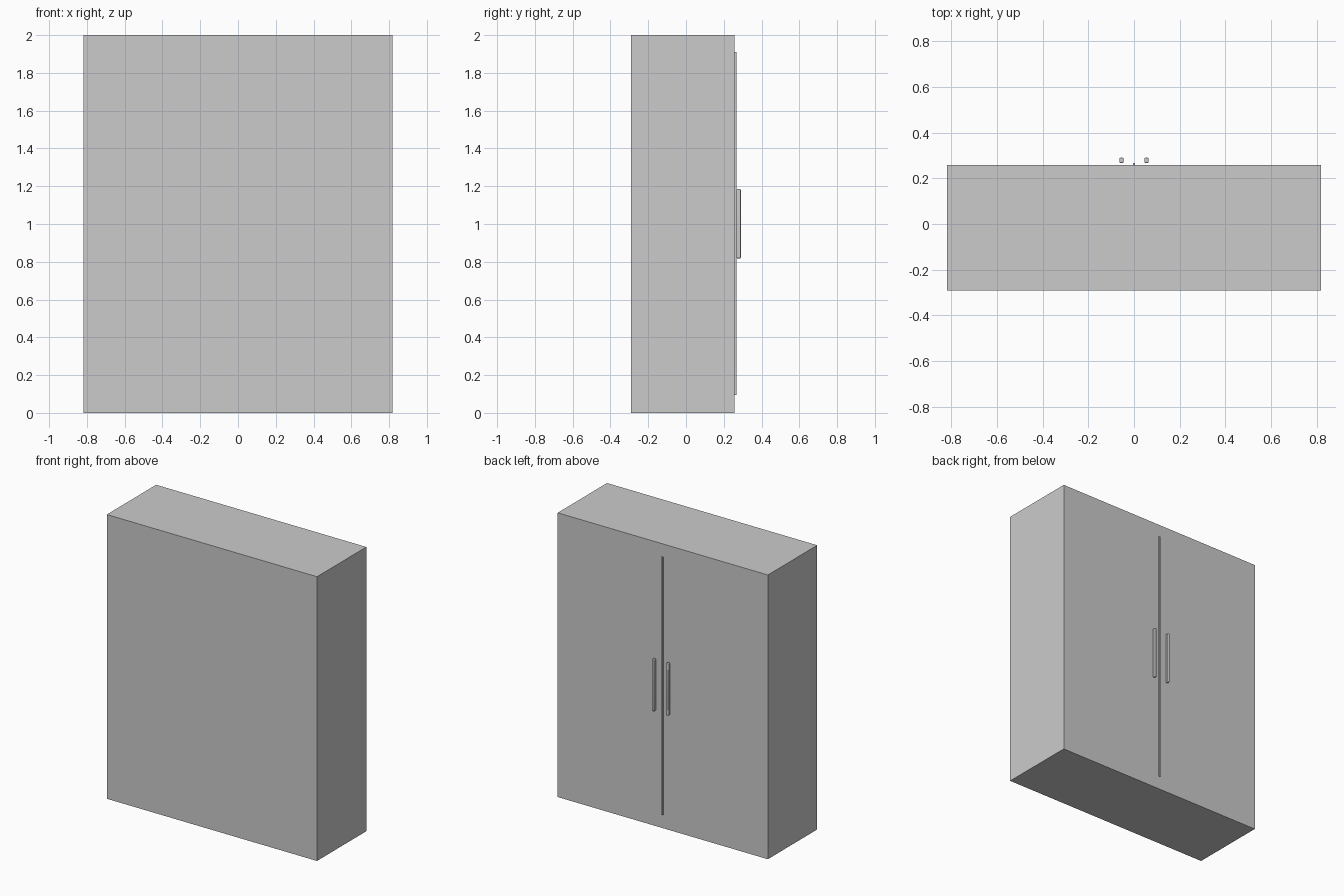
import bpy

if "Cube" in bpy.data.objects:
    bpy.data.objects.remove(bpy.data.objects["Cube"])


def box(name, x, y, z, bevel=0.0):
    """Box spanning the (min, max) ranges, with optional rounded edges."""
    lo, hi = zip(x, y, z)
    bpy.ops.mesh.primitive_cube_add(
        size=1, location=[(a + b) / 2 for a, b in zip(lo, hi)])
    ob = bpy.context.object
    ob.name = name
    ob.scale = [b - a for a, b in zip(lo, hi)]
    bpy.ops.object.transform_apply(location=False, rotation=False, scale=True)
    if bevel:
        m = ob.modifiers.new("rounding", "BEVEL")
        m.width = bevel
        m.segments = 3
        bpy.ops.object.shade_smooth_by_angle()
    return ob


# Wardrobe carcass
box("cabinet_body", (-0.818, 0.818), (-0.29, 0.258), (0, 2))

# Strip where the two doors meet
box("door_seam", (-0.005, 0.005), (0.256, 0.267), (0.095, 1.91))

# Pair of upright pulls, standing slightly off the doors
for side, s in (("left", -1), ("right", 1)):
    c = s * 0.055
    box(side + "_handle", (c - 0.009, c + 0.009), (0.267, 0.29),
        (0.818, 1.185), bevel=0.005)
